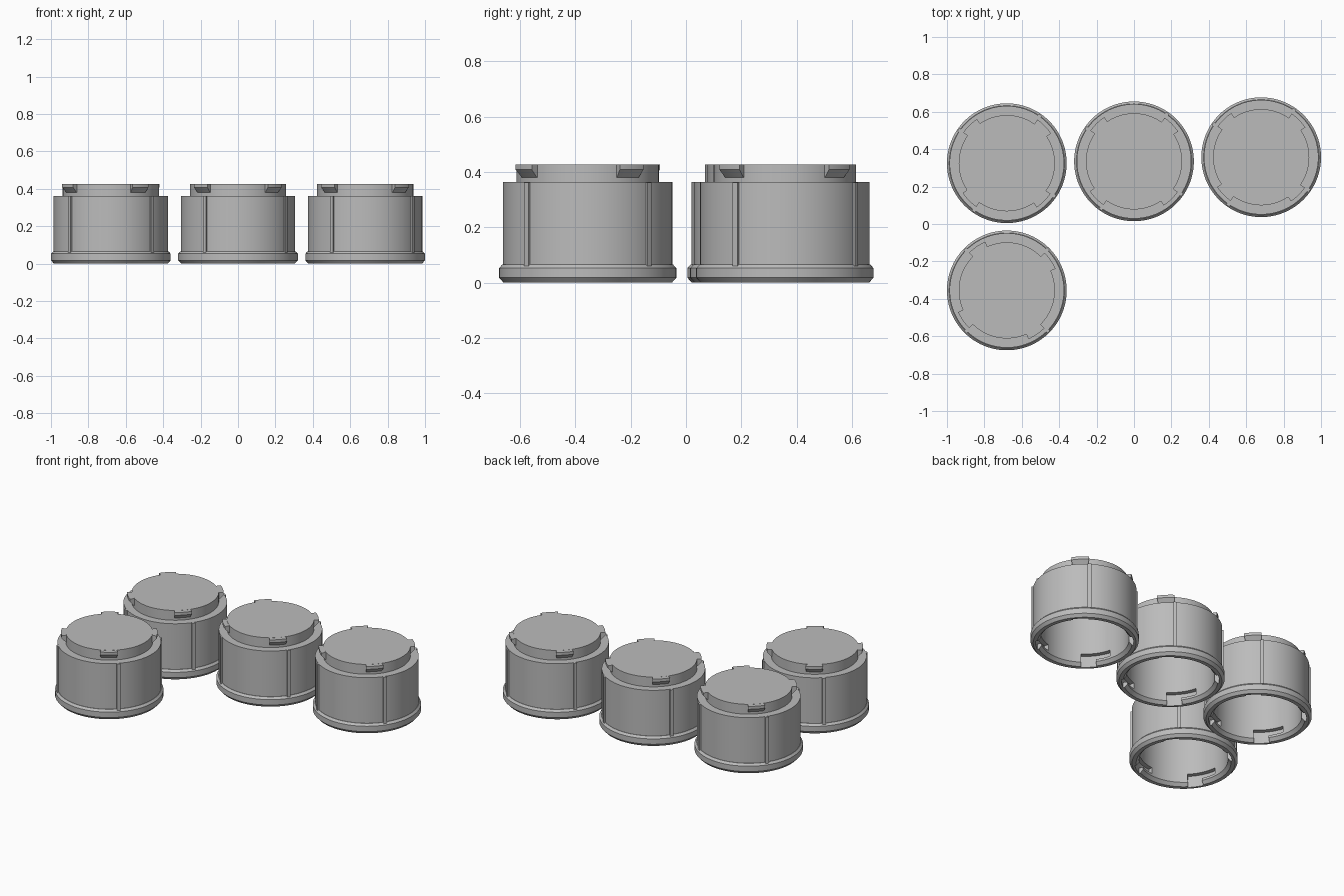
import bpy, bmesh, math

cube = bpy.data.objects.get("Cube")
if cube:
    bpy.data.objects.remove(cube, do_unlink=True)

grey = bpy.data.materials.new("plain_grey")
grey.use_nodes = True
tone = (0.5, 0.5, 0.5, 1)
grey.diffuse_color = tone
grey.node_tree.nodes["Principled BSDF"].inputs["Base Color"].default_value = tone


def add_object(name, bm):
    bmesh.ops.recalc_face_normals(bm, faces=bm.faces)
    mesh = bpy.data.meshes.new(name)
    bm.to_mesh(mesh)
    bm.free()
    mesh.materials.append(grey)
    obj = bpy.data.objects.new(name, mesh)
    bpy.context.collection.objects.link(obj)
    return obj


def polar(r, z, a):
    return (r * math.cos(a), r * math.sin(a), z)


def lathe(name, profile, steps=128):
    """Spin an open profile whose two ends lie next to the axis."""
    bm = bmesh.new()
    rings = [[bm.verts.new(polar(r, z, math.tau * i / steps)) for i in range(steps)]
             for r, z in profile]
    for low, high in zip(rings, rings[1:]):
        for i in range(steps):
            j = (i + 1) % steps
            bm.faces.new((low[i], low[j], high[j], high[i]))
    bm.faces.new(rings[0])
    bm.faces.new(rings[-1])
    return add_object(name, bm)


def four_arcs(name, section, start, end, steps=10):
    """Sweep a closed section through an arc, repeated every quarter turn."""
    bm = bmesh.new()
    for quarter in range(4):
        angles = [math.radians(quarter * 90 + start + (end - start) * i / steps)
                  for i in range(steps + 1)]
        rows = [[bm.verts.new(polar(r, z, a)) for r, z in section] for a in angles]
        count = len(section)
        for a, b in zip(rows, rows[1:]):
            for k in range(count):
                n = (k + 1) % count
                bm.faces.new((a[k], a[n], b[n], b[k]))
        bm.faces.new(rows[0])
        bm.faces.new(rows[-1])
    return add_object(name, bm)


def block(r1, r2, z1, z2):
    return [(r1, z1), (r2, z1), (r2, z2), (r1, z2)]


# Hollow shell: inside ceiling, bore, flange, wall, shoulder and raised neck
shell = lathe("container_shell", [
    (0.235, 0.40), (0.235, 0.36), (0.262, 0.335), (0.262, 0.02), (0.28, 0),
    (0.304, 0), (0.32, 0.018), (0.32, 0.053), (0.308, 0.066), (0.306, 0.066),
    (0.306, 0.363), (0.257, 0.363), (0.257, 0.427)])

# Locking slots inside the rim: entry notch plus sideways channel
cutters = [
    four_arcs("slot_entry_cutter", block(0.24, 0.289, -0.02, 0.05), 35.5, 54.5),
    four_arcs("slot_channel_cutter", block(0.24, 0.29, 0.035, 0.075), 15, 55)]
for cutter in cutters:
    cutter.hide_render = True
    mod = shell.modifiers.new(cutter.name, "BOOLEAN")
    mod.operation = "DIFFERENCE"
    mod.solver = "EXACT"
    mod.object = cutter
bpy.context.view_layer.update()
cut_mesh = bpy.data.meshes.new_from_object(
    shell.evaluated_get(bpy.context.evaluated_depsgraph_get()))
shell.modifiers.clear()
shell.data = cut_mesh
for cutter in cutters:
    bpy.data.objects.remove(cutter, do_unlink=True)

# Locking tabs on the neck, with sloping undersides
tabs = four_arcs("locking_tabs", [
    (0.25, 0.38), (0.26, 0.38), (0.285, 0.408), (0.285, 0.4265), (0.25, 0.4265)], 34, 55)

# Upright grip ribs on the wall
ribs = four_arcs("grip_ribs", block(0.30, 0.315, 0.06, 0.362), 53.3, 57.1, 3)

parts = [shell, tabs, ribs]
bpy.ops.object.select_all(action="DESELECT")
for part in parts:
    part.select_set(True)
bpy.context.view_layer.objects.active = shell
bpy.ops.object.shade_smooth_by_angle(angle=math.radians(30))

# Four matching containers; the front one is turned slightly
places = [("front_right", -0.68, -0.355, -10), ("back_right", -0.68, 0.325, 0),
          ("back_middle", 0, 0.335, 0), ("back_left", 0.68, 0.357, 0)]
for index, (label, x, y, turn) in enumerate(places):
    for part in parts:
        obj = part if index == 0 else part.copy()
        if index:
            bpy.context.collection.objects.link(obj)
            obj.name = label + "_" + part.data.name
        obj.location = (x, y, 0)
        obj.rotation_euler = (0, 0, math.radians(turn))
for part in parts:
    part.name = "front_right_" + part.name
